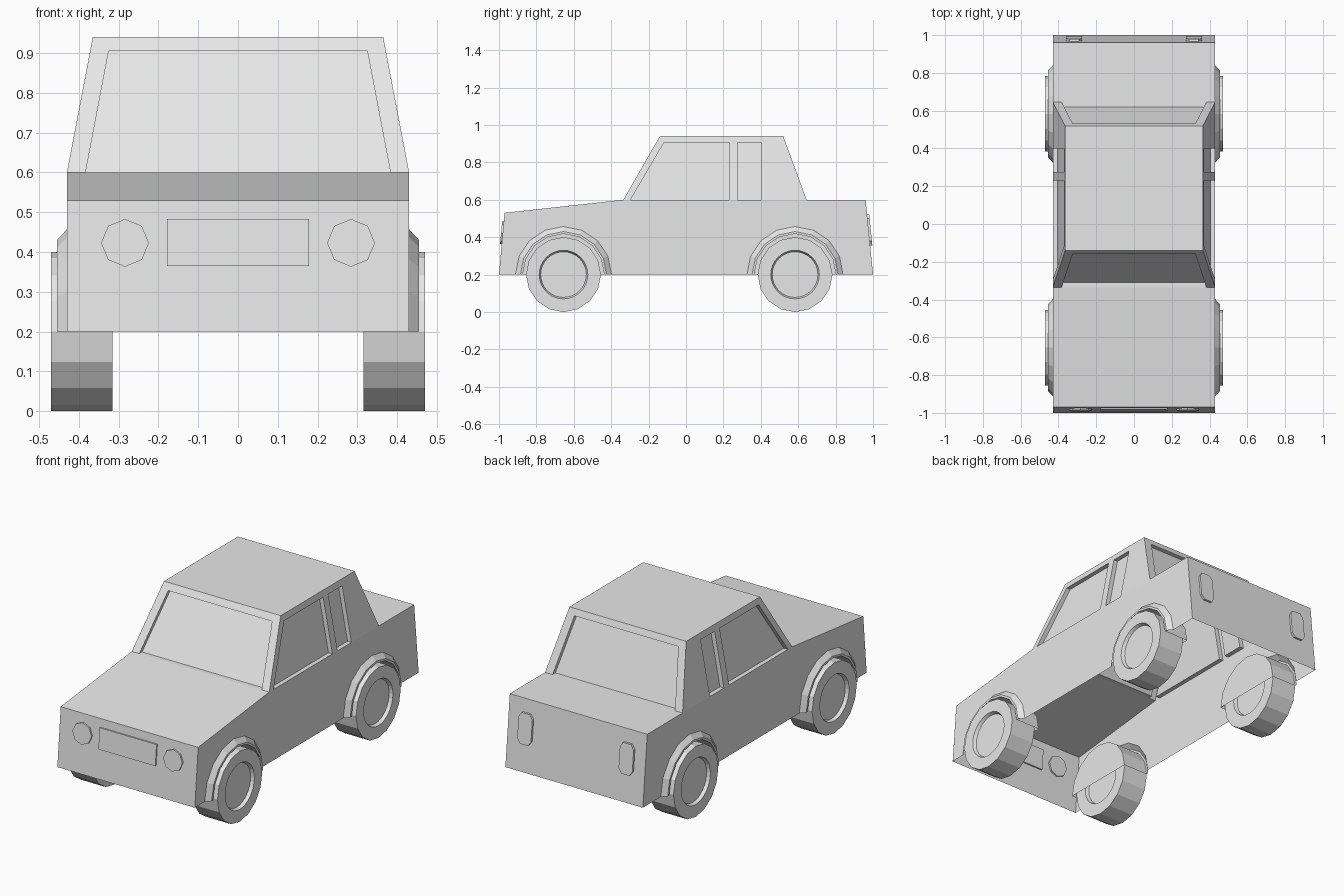
import bpy, bmesh, math
from mathutils import Vector

cube = bpy.data.objects.get("Cube")
if cube:
    bpy.data.objects.remove(cube)

grey = bpy.data.materials.new("plain grey")
grey.use_nodes = True
grey.diffuse_color = (0.8, 0.8, 0.8, 1)
grey.node_tree.nodes["Principled BSDF"].inputs["Base Color"].default_value = (0.8, 0.8, 0.8, 1)

HALF, ROOF_HALF = 0.43, 0.365       # half widths at belt line and roof
FLOOR, BELT, ROOF, SILL_TOP = 0.2, 0.6, 0.94, 0.905
AXLES = (-0.655, 0.583)
DEPTH = 0.025                       # window recess
ARCH = 0.257


def finish(name, bm):
    bmesh.ops.remove_doubles(bm, verts=bm.verts, dist=1e-4)
    bmesh.ops.recalc_face_normals(bm, faces=bm.faces)
    mesh = bpy.data.meshes.new(name)
    bm.to_mesh(mesh)
    bm.free()
    mesh.materials.append(grey)
    obj = bpy.data.objects.new(name, mesh)
    bpy.context.collection.objects.link(obj)
    return obj


def face(bm, points):
    return bm.faces.new([bm.verts.new(p) for p in points])


def strip(bm, a, b):
    """Quads between two matching rows of points."""
    for i in range(len(a) - 1):
        face(bm, (a[i], a[i + 1], b[i + 1], b[i]))


def glazed_panel(bm, start, windows, rest, inward):
    """Panel whose lower edge is notched by recessed windows."""
    outline = [start] + [p for w in windows for p in w] + rest
    face(bm, outline)
    for w in windows:
        glass = [Vector(p) + Vector(inward) for p in w]
        face(bm, glass)
        strip(bm, list(w) + [w[0]], glass + [glass[0]])


def arch(y, r, x):
    """Half ring of points over a wheel, front to back."""
    return [(x, y - r * math.cos(math.pi * i / 8), FLOOR + r * math.sin(math.pi * i / 8))
            for i in range(9)]


def cabin_x(z):
    return HALF + (ROOF_HALF - HALF) * (z - BELT) / (ROOF - BELT)


# Body shell, open underneath
nose, hood_front = (-1.0, FLOOR), (-0.97, 0.53)
screen_base, screen_top = (-0.335, BELT), (-0.14, ROOF)
rear_top, rear_base = (0.52, ROOF), (0.645, BELT)
tail_top, tail = (0.96, BELT), (1.0, FLOOR)
bm = bmesh.new()


def across(a, b, wa=HALF, wb=HALF):
    face(bm, [(-wa, *a), (wa, *a), (wb, *b), (-wb, *b)])


across(nose, hood_front)
across(hood_front, screen_base)
across(screen_top, rear_top, ROOF_HALF, ROOF_HALF)
across(rear_base, tail_top)
across(tail_top, tail)

# Windscreen and rear window
for base, top, sign in ((screen_base, screen_top, 1), (rear_base, rear_top, -1)):
    t = (SILL_TOP - BELT) / (ROOF - BELT)
    y = base[0] + (top[0] - base[0]) * t
    window = [(-0.383, *base), (-0.325, y, SILL_TOP), (0.325, y, SILL_TOP), (0.383, *base)]
    glazed_panel(bm, (-HALF, *base), [window],
                 [(HALF, *base), (ROOF_HALF, *top), (-ROOF_HALF, *top)], (0, sign * DEPTH, 0))

# Side panels and side windows
for s in (-1, 1):
    lower = [(s * HALF, *p) for p in (tail, tail_top, rear_base, screen_base, hood_front, nose)]
    for y in AXLES:
        lower += arch(y, ARCH, s * HALF)
    face(bm, lower)
    windows = []
    for y0, y1, y2, y3 in ((-0.297, -0.118, 0.23, 0.23), (0.275, 0.275, 0.40, 0.40)):
        x = s * cabin_x(SILL_TOP)
        windows.append([(s * HALF, y0, BELT), (x, y1, SILL_TOP),
                        (x, y2, SILL_TOP), (s * HALF, y3, BELT)])
    glazed_panel(bm, (s * HALF, *screen_base), windows,
                 [(s * HALF, *rear_base), (s * ROOF_HALF, *rear_top), (s * ROOF_HALF, *screen_top)],
                 (-s * DEPTH, 0, 0))
finish("body_shell", bm)


# Wheel arches with inner wells
def wheel_arch(name, s, y):
    bm = bmesh.new()
    rows = [arch(y, r, s * x) for r, x in
            ((ARCH, HALF), (0.23, 0.455), (0.218, 0.455), (0.218, 0.30))]
    for a, b in zip(rows, rows[1:]):
        strip(bm, a, b)
    face(bm, rows[-1])
    finish(name, bm)


# Wheels: sixteen-sided tyre with round recessed hub on both faces
def wheel(name, s, y):
    bm = bmesh.new()
    n = 32
    flat = math.cos(math.pi / 16)
    profile = ((0.335, 0.12, 1), (0.315, 0.127, 1), (0.315, 0.2, flat),
               (0.47, 0.2, flat), (0.47, 0.13, 1), (0.452, 0.122, 1))
    rows = []
    for x, r, f in profile:
        ring = []
        for i in range(n + 1):
            a = 2 * math.pi * i / n
            k = r * (f if i % 2 else 1)
            ring.append((s * x, y + k * math.cos(a), 0.2 + k * math.sin(a)))
        rows.append(ring)
    for a, b in zip(rows, rows[1:]):
        strip(bm, a, b)
    face(bm, rows[0][:-1])
    face(bm, rows[-1][:-1])
    finish(name, bm)


for side, s in (("right", -1), ("left", 1)):
    for end, y in zip(("front", "rear"), AXLES):
        wheel_arch(f"{end}_{side}_wheel_arch", s, y)
        wheel(f"{end}_{side}_wheel", s, y)


# Raised plates that follow the slope of the nose or tail
def plate(name, outline, a, b, raise_by):
    bm = bmesh.new()
    rows = []
    for offset in (raise_by, -raise_by):
        rows.append([(x, a[0] + (b[0] - a[0]) * (z - a[1]) / (b[1] - a[1]) + offset, z)
                     for x, z in outline])
    for row in rows:
        face(bm, row)
    strip(bm, rows[0] + rows[0][:1], rows[1] + rows[1][:1])
    finish(name, bm)


plate("grille", [(-0.178, 0.365), (0.178, 0.365), (0.178, 0.483), (-0.178, 0.483)],
      nose, hood_front, -0.008)
for side, s in (("right", -1), ("left", 1)):
    lamp = [(s * 0.284 + 0.06 * math.cos(a), 0.423 + 0.06 * math.sin(a))
            for a in (math.pi * i / 4 for i in range(8))]
    plate(f"{side}_headlight", lamp, nose, hood_front, -0.009)
    tail_lamp = [(s * 0.317 + sx * w, 0.44 + sz * h) for sx, sz, w, h in
                 ((1, -1, 0.043, 0.06), (1, 1, 0.043, 0.06), (1, 1, 0.025, 0.085),
                  (-1, 1, 0.025, 0.085), (-1, 1, 0.043, 0.06), (-1, -1, 0.043, 0.06),
                  (-1, -1, 0.025, 0.085), (1, -1, 0.025, 0.085))]
    plate(f"{side}_tail_light", tail_lamp, tail, tail_top, 0.012)
